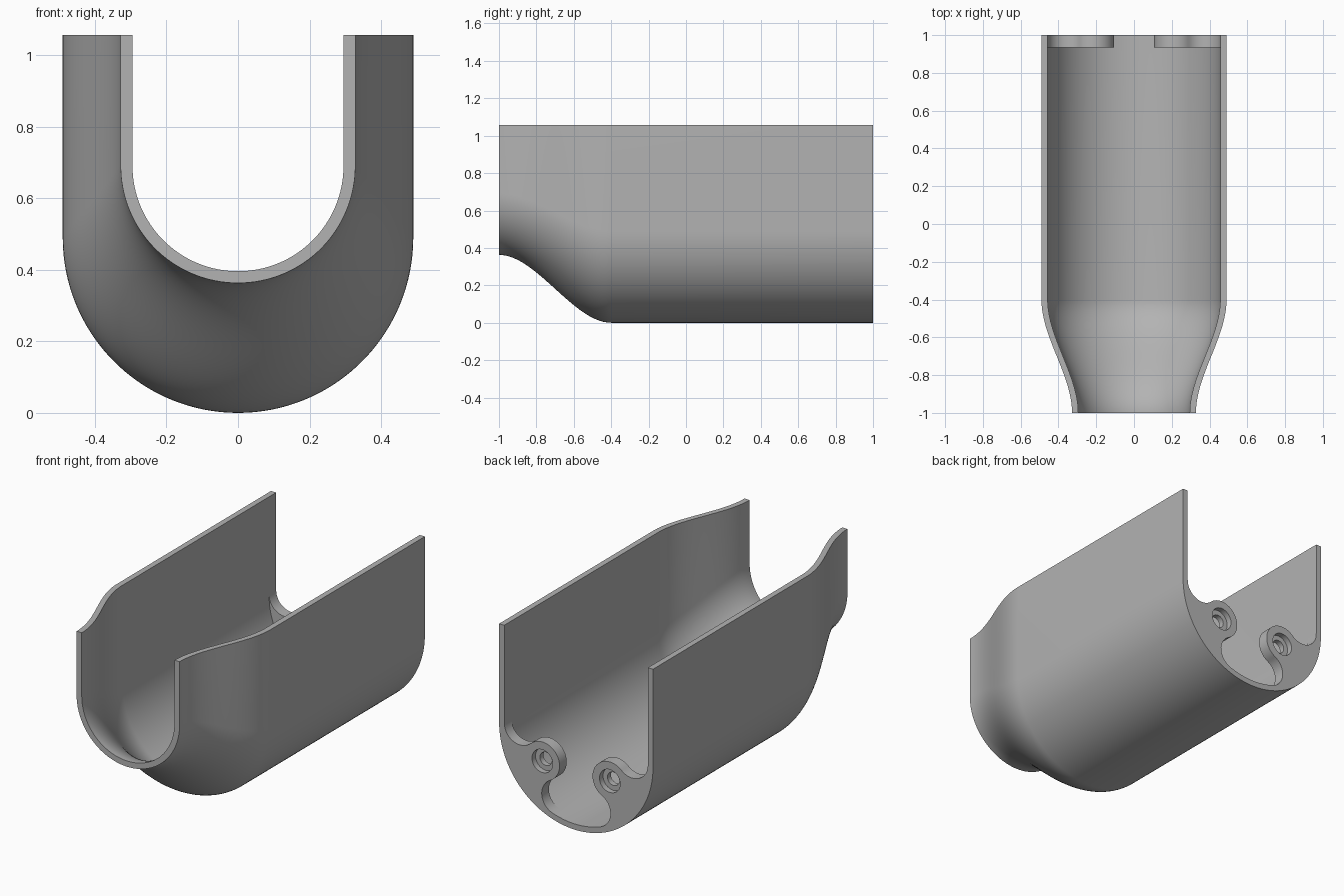
import bpy, bmesh, math
from mathutils import Vector

if "Cube" in bpy.data.objects:
    bpy.data.objects.remove(bpy.data.objects["Cube"], do_unlink=True)

TOP, WALL = 1.057, 0.033
R_BACK, R_FRONT, LIFT = 0.49, 0.328, 0.363
TAPER_Y = -0.4

grey = bpy.data.materials.new("plain grey")
grey.use_nodes = True
grey.diffuse_color = (0.45, 0.45, 0.45, 1)
grey.node_tree.nodes["Principled BSDF"].inputs["Base Color"].default_value = (0.45, 0.45, 0.45, 1)


def finish(bm, name):
    bmesh.ops.recalc_face_normals(bm, faces=bm.faces)
    mesh = bpy.data.meshes.new(name)
    bm.to_mesh(mesh)
    bm.free()
    obj = bpy.data.objects.new(name, mesh)
    bpy.context.collection.objects.link(obj)
    mesh.materials.append(grey)
    return obj


def smooth(obj):
    bpy.ops.object.select_all(action='DESELECT')
    obj.select_set(True)
    bpy.context.view_layer.objects.active = obj
    bpy.ops.object.shade_smooth_by_angle(angle=math.radians(30))


def arc(center, r, a0, a1, n):
    return [center + r * Vector((math.cos(a), math.sin(a)))
            for a in (a0 + (a1 - a0) * i / n for i in range(n + 1))]


def u_line(radius, center_z):
    # open U from the left rim down round the floor to the right rim
    bend = arc(Vector((0, center_z)), radius, 0, -math.pi, 64)
    return [Vector((radius, TOP))] + bend + [Vector((-radius, TOP))]


# trough shell: one U section lofted along y, narrowing towards the front
bm = bmesh.new()
steps = 32
stations = [1.0] + [TAPER_Y - (1 + TAPER_Y) * i / steps for i in range(steps + 1)]
rings = []
for y in stations:
    t = max(0, (TAPER_Y - y) / (1 + TAPER_Y))
    s = t * t * (3 - 2 * t)
    radius = R_BACK + (R_FRONT - R_BACK) * s
    cz = LIFT * s + radius
    loop = u_line(radius, cz) + u_line(radius - WALL, cz)[::-1]
    rings.append([bm.verts.new((p.x, y, p.y)) for p in loop])
count = len(rings[0])
for a, b in zip(rings, rings[1:]):
    for i in range(count):
        j = (i + 1) % count
        bm.faces.new((a[i], a[j], b[j], b[i]))
for ring in (rings[0], rings[-1]):
    for i in range(count // 2 - 1):
        bm.faces.new((ring[i], ring[i + 1], ring[-2 - i], ring[-1 - i]))
smooth(finish(bm, "trough_shell"))

# screw lugs: round boss blended into the wall by two fillets
AXIS, BOSS = Vector((0, R_BACK)), Vector((0.215, 0.34))
BOSS_R, FILLET, INNER = 0.11, 0.1, R_BACK - WALL
DEPTH = 0.065


def angle(v):
    return math.atan2(v.y, v.x)


def fillet_centers():
    # circles touching both the boss and the inside of the wall
    d = BOSS - AXIS
    r0, r1 = INNER - FILLET, BOSS_R + FILLET
    along = (r0 ** 2 - r1 ** 2 + d.length_squared) / (2 * d.length)
    off = math.sqrt(r0 ** 2 - along ** 2)
    u = d.normalized()
    side = Vector((-u.y, u.x)) * off
    return AXIS + u * along + side, AXIS + u * along - side


def sweep(center, start, end, r, ccw, n):
    a0, a1 = angle(start), angle(end)
    turn = (a1 - a0) % math.tau
    return arc(center, r, a0, a0 + (turn if ccw else turn - math.tau), n)


def lug_outline():
    up, low = fillet_centers()
    pts = sweep(up, up - AXIS, BOSS - up, FILLET, False, 20)
    pts += sweep(BOSS, up - BOSS, low - BOSS, BOSS_R, True, 36)[1:]
    pts += sweep(low, BOSS - low, low - AXIS, FILLET, False, 20)[1:]
    # embed the outer edge in the wall
    pts += sweep(AXIS, low - AXIS, up - AXIS, INNER + WALL * 0.6, True, 24)
    return pts


def cylinder(name, x, r, y0, y1):
    bm = bmesh.new()
    ring = arc(Vector((x, BOSS.y)), r, 0, math.tau, 32)[:-1]
    face = bm.faces.new([bm.verts.new((p.x, y0, p.y)) for p in ring])
    ext = bmesh.ops.extrude_face_region(bm, geom=[face])["geom"]
    bmesh.ops.translate(bm, vec=(0, y1 - y0, 0),
                        verts=[v for v in ext if isinstance(v, bmesh.types.BMVert)])
    return finish(bm, name)


for sign, label in ((1, "left"), (-1, "right")):
    bm = bmesh.new()
    face = bm.faces.new([bm.verts.new((sign * p.x, 1 - DEPTH, p.y)) for p in lug_outline()])
    ext = bmesh.ops.extrude_face_region(bm, geom=[face])["geom"]
    bmesh.ops.translate(bm, vec=(0, DEPTH, 0),
                        verts=[v for v in ext if isinstance(v, bmesh.types.BMVert)])
    lug = finish(bm, label + "_screw_lug")
    bpy.context.view_layer.objects.active = lug
    # counterbore and through hole
    for r, y0 in ((0.066, 1 - DEPTH * 0.5), (0.038, 0.8)):
        cutter = cylinder("hole_cutter", sign * BOSS.x, r, y0, 1.1)
        mod = lug.modifiers.new("hole", 'BOOLEAN')
        mod.operation, mod.solver, mod.object = 'DIFFERENCE', 'EXACT', cutter
        bpy.ops.object.modifier_apply(modifier=mod.name)
        bpy.data.objects.remove(cutter, do_unlink=True)
    smooth(lug)
